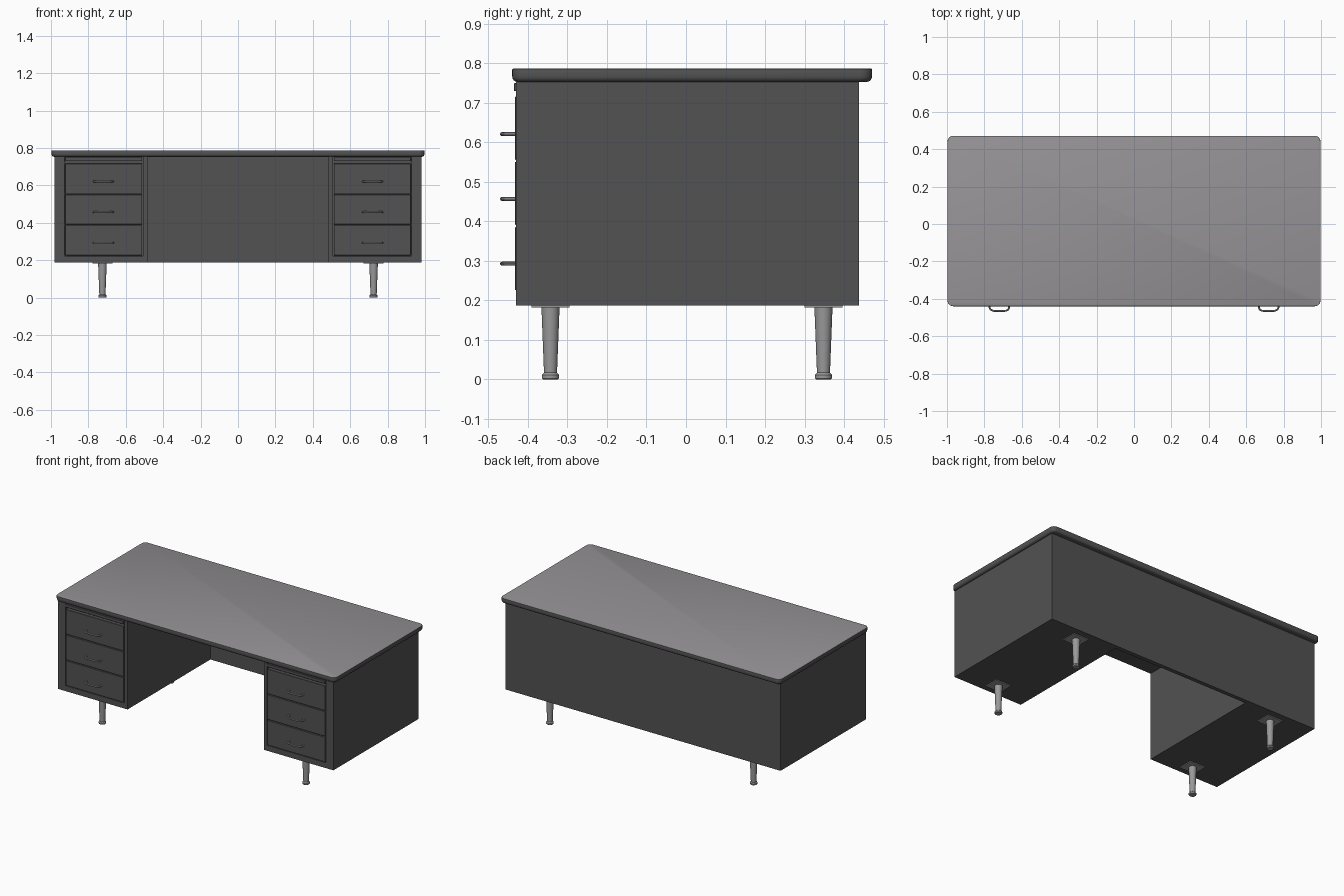
import bpy, bmesh, math
from mathutils import Vector

if "Cube" in bpy.data.objects:
    bpy.data.objects.remove(bpy.data.objects["Cube"])


def material(name, rgb):
    m = bpy.data.materials.new(name)
    m.diffuse_color = (*rgb, 1)
    m.use_nodes = True
    m.node_tree.nodes["Principled BSDF"].inputs["Base Color"].default_value = m.diffuse_color
    return m


DARK = material("dark grey paint", (0.085, 0.085, 0.085))
TOP = material("grey laminate", (0.30, 0.29, 0.30))
METAL = material("brushed metal", (0.32, 0.32, 0.32))


def finish(name, bm, *mats):
    bmesh.ops.recalc_face_normals(bm, faces=bm.faces)
    me = bpy.data.meshes.new(name)
    bm.to_mesh(me)
    bm.free()
    for m in mats:
        me.materials.append(m)
    ob = bpy.data.objects.new(name, me)
    bpy.context.collection.objects.link(ob)
    return ob


def smooth(ob):
    bpy.ops.object.select_all(action='DESELECT')
    ob.select_set(True)
    bpy.context.view_layer.objects.active = ob
    bpy.ops.object.shade_smooth_by_angle(angle=math.radians(35))


def box_bm(x0, x1, y0, y1, z0, z1):
    bm = bmesh.new()
    bmesh.ops.create_cube(bm, size=1)
    for v in bm.verts:
        v.co = Vector(((x0 + x1) / 2 + v.co.x * (x1 - x0),
                       (y0 + y1) / 2 + v.co.y * (y1 - y0),
                       (z0 + z1) / 2 + v.co.z * (z1 - z0)))
    return bm


def box(name, dims, mat, bevel=0.0):
    bm = box_bm(*dims)
    if bevel:
        bmesh.ops.bevel(bm, geom=bm.edges[:], offset=bevel, segments=1, affect='EDGES')
    return finish(name, bm, mat)


# Desk body: U-shaped plan, extruded upward
plan = [(-.98, -.43), (-.485, -.43), (-.485, .412), (.485, .412),
        (.485, -.43), (.98, -.43), (.98, .438), (-.98, .438)]
bm = bmesh.new()
f = bm.faces.new([bm.verts.new((x, y, .187)) for x, y in plan])
ext = bmesh.ops.extrude_face_region(bm, geom=[f])["geom"]
for v in ext:
    if isinstance(v, bmesh.types.BMVert):
        v.co.z = .755
body = finish("desk_body", bm, DARK)

# Drawer openings cut into each pedestal
bpy.context.view_layer.objects.active = body
for s in (-1, 1):
    x0, x1 = sorted((s * .508, s * .928))
    cutter = box("drawer_opening_cutter", (x0, x1, -.5, -.41, .222, .752), DARK)
    cutter.hide_render = True
    mod = body.modifiers.new("opening", 'BOOLEAN')
    mod.operation = 'DIFFERENCE'
    mod.solver = 'EXACT'
    mod.object = cutter
    bpy.ops.object.modifier_apply(modifier=mod.name)
    bpy.data.objects.remove(cutter)

# Desktop: rounded corners, rounded lower edge, pale upper surface
bm = box_bm(-.997, .997, -.44, .471, .753, .787)
up = [e for e in bm.edges if abs(e.verts[0].co.z - e.verts[1].co.z) > .01]
bmesh.ops.bevel(bm, geom=up, offset=.03, segments=6, profile=.5, affect='EDGES')
for z, r, n in ((.753, .014, 4), (.787, .003, 2)):
    rim = [e for e in bm.edges if all(abs(v.co.z - z) < 1e-5 for v in e.verts)]
    bmesh.ops.bevel(bm, geom=rim, offset=r, segments=n, profile=.5, affect='EDGES')
bm.normal_update()
for f in bm.faces:
    f.material_index = 1 if f.normal.z > .9 else 0
smooth(finish("desktop", bm, DARK, TOP))


def handle(name, cx, cz):
    # Bowed flat-ended pull swept along a short path
    cu = bpy.data.curves.new(name, 'CURVE')
    cu.dimensions = '3D'
    cu.bevel_depth = .005
    cu.bevel_resolution = 2
    cu.use_fill_caps = True
    pts = [(-.052, -.428), (-.052, -.447), (-.047, -.458), (-.034, -.464), (0, -.466),
           (.034, -.464), (.047, -.458), (.052, -.447), (.052, -.428)]
    sp = cu.splines.new('POLY')
    sp.points.add(len(pts) - 1)
    for p, (x, y) in zip(sp.points, pts):
        p.co = (cx + x, y, cz, 1)
    tmp = bpy.data.objects.new(name + "_path", cu)
    bpy.context.collection.objects.link(tmp)
    me = bpy.data.meshes.new_from_object(tmp.evaluated_get(bpy.context.evaluated_depsgraph_get()))
    bpy.data.objects.remove(tmp)
    me.materials.clear()
    me.materials.append(METAL)
    ob = bpy.data.objects.new(name, me)
    bpy.context.collection.objects.link(ob)
    smooth(ob)


def leg(name, cx, cy):
    # Tapered turned leg with a foot
    prof = [(0, 0), (.019, 0), (.022, .003), (.022, .011), (.019, .015),
            (.0165, .017), (.023, .184), (0, .184)]
    n = 24
    bm = bmesh.new()
    vs = [bm.verts.new((r, 0, z)) for r, z in prof]
    es = [bm.edges.new(p) for p in zip(vs, vs[1:])]
    bmesh.ops.spin(bm, geom=vs + es, cent=(0, 0, 0), axis=(0, 0, 1),
                   angle=2 * math.pi, steps=n, use_duplicate=False)
    bmesh.ops.remove_doubles(bm, verts=bm.verts[:], dist=1e-5)
    bmesh.ops.translate(bm, verts=bm.verts[:], vec=(cx, cy, 0))
    smooth(finish(name, bm, METAL))
    box(name + "_plate", (cx - .054, cx + .054, cy - .048, cy + .048, .182, .188), METAL)


for s, side in ((-1, "left"), (1, "right")):
    x0, x1 = sorted((s * .512, s * .924))
    # Three drawers with pulls
    for i in range(3):
        z = .226 + i * .165
        box(f"{side}_drawer_{i + 1}", (x0, x1, -.433, -.405, z, z + .160), DARK, .0015)
        handle(f"{side}_handle_{i + 1}", s * .72, .293 + i * .164)
    # Pull-out writing board above the drawers
    box(f"{side}_pullout_board", (x0, x1, -.436, -.405, .730, .750), DARK, .0015)
    # Legs under the pedestal
    leg(f"{side}_front_leg", s * .725, -.343)
    leg(f"{side}_back_leg", s * .725, .348)
